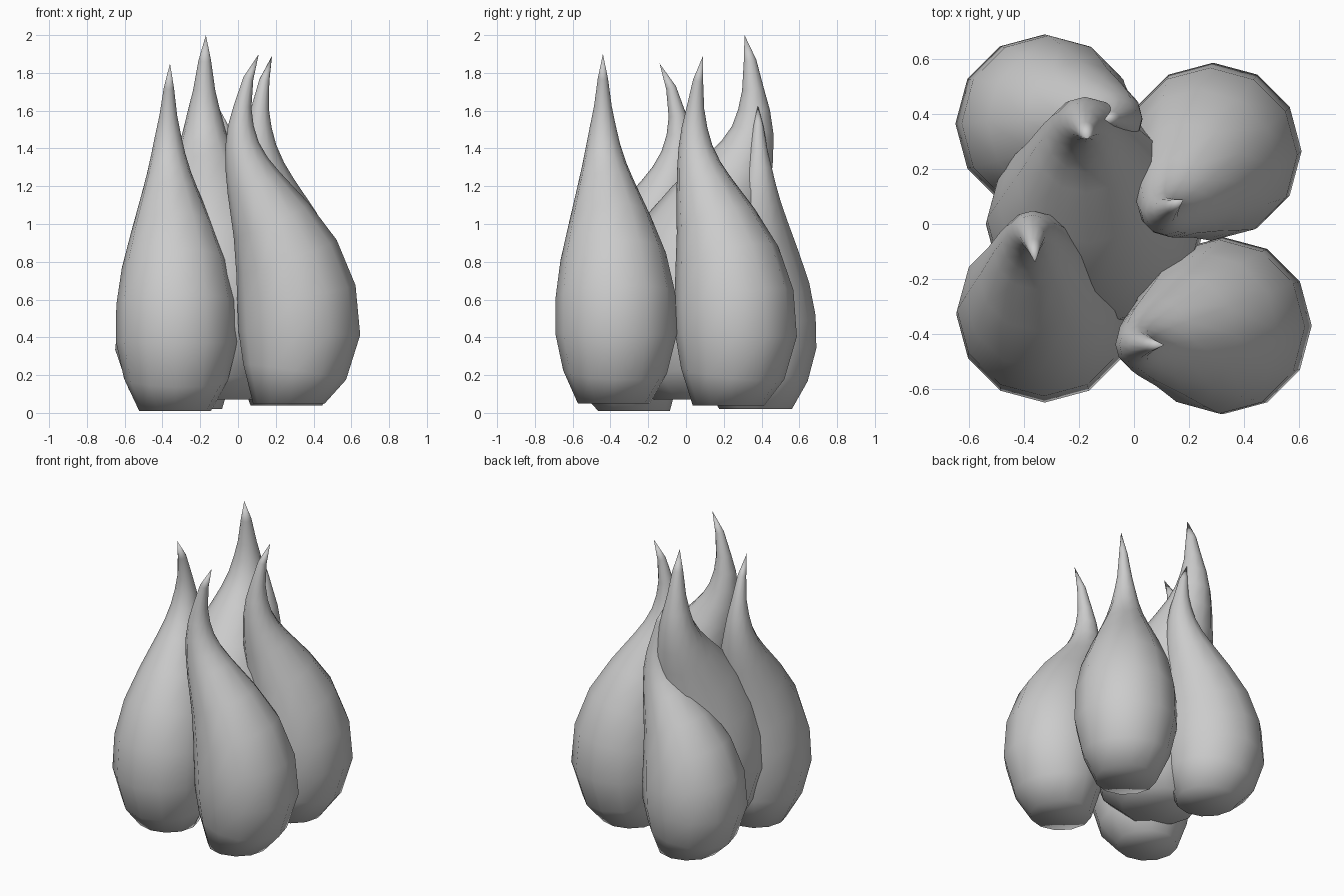
import bpy, bmesh
from math import cos, sin, tau
from mathutils import Vector

old = bpy.data.objects.get("Cube")
if old:
    bpy.data.objects.remove(old, do_unlink=True)

GREY = (0.6, 0.6, 0.6, 1)
grey = bpy.data.materials.new("plain grey")
grey.use_nodes = True
grey.diffuse_color = GREY
grey.node_tree.nodes["Principled BSDF"].inputs["Base Color"].default_value = GREY

SIDES = 12
UP = Vector((0, 0, 1))

# Shared teardrop rings: height share, radius, lean to the bend, curl to the tip
RINGS = [
    (0.0, 0.19, 0.18, 0), (0.09, 0.275, 0.08, 0), (0.2, 0.322, 0, 0),
    (0.31, 0.317, 0.05, 0), (0.42, 0.28, 0.22, 0), (0.525, 0.218, 0.48, 0),
    (0.63, 0.15, 0.78, 0), (0.685, 0.117, 0.9, 0), (0.74, 0.09, 0.98, 0),
    (0.795, 0.068, 1, 0), (0.85, 0.047, 1, 0.1), (0.93, 0.027, 1, 0.42),
]


def flame(name, base, bend, tip, bottom, top, width=1.0):
    """A teardrop whose rings follow a path from base to bend to tip."""
    base, bend, tip = Vector(base), Vector(bend), Vector(tip)
    path = []
    for share, radius, lean, curl in RINGS:
        c = base.lerp(bend, lean).lerp(tip, curl)
        path.append(Vector((c.x, c.y, bottom + (top - bottom) * share)))
    path.append(Vector((tip.x, tip.y, top)))

    bm = bmesh.new()
    loops = []
    for k, ring in enumerate(RINGS):
        # Rings stand square to the path; the lowest one lies flat
        along = path[k + 1] - path[k - 1] if k else UP
        turn = UP.rotation_difference(along)
        r = ring[1] * width
        loops.append([bm.verts.new(path[k] + turn @ Vector(
            (r * cos(tau * i / SIDES), r * sin(tau * i / SIDES), 0)))
            for i in range(SIDES)])
    apex = bm.verts.new(path[-1])
    bm.faces.new(loops[0][::-1])
    for low, high in zip(loops, loops[1:]):
        for i in range(SIDES):
            j = (i + 1) % SIDES
            bm.faces.new((low[i], low[j], high[j], high[i]))
    for i in range(SIDES):
        bm.faces.new((loops[-1][i], loops[-1][(i + 1) % SIDES], apex))
    for face in bm.faces:
        face.smooth = True
    mesh = bpy.data.meshes.new(name)
    bm.to_mesh(mesh)
    bm.free()
    mesh.materials.append(grey)
    obj = bpy.data.objects.new(name, mesh)
    bpy.context.collection.objects.link(obj)


# Four outer flames around a wider, taller middle one
flame("front_right_flame", (-0.325, -0.328), (-0.37, -0.035), (-0.36, -0.14), 0.01, 1.85)
flame("front_left_flame", (0.325, -0.37), (0.015, -0.44), (0.11, -0.44), 0.05, 1.9)
flame("back_left_flame", (0.288, 0.265), (0.11, 0.045), (0.18, 0.09), 0.04, 1.89)
flame("back_right_flame", (-0.325, 0.365), (-0.055, 0.385), (-0.11, 0.38), 0.02, 1.63, 1.01)
flame("middle_flame", (-0.14, 0.0), (-0.18, 0.36), (-0.17, 0.31), 0.07, 2.0, 1.24)
